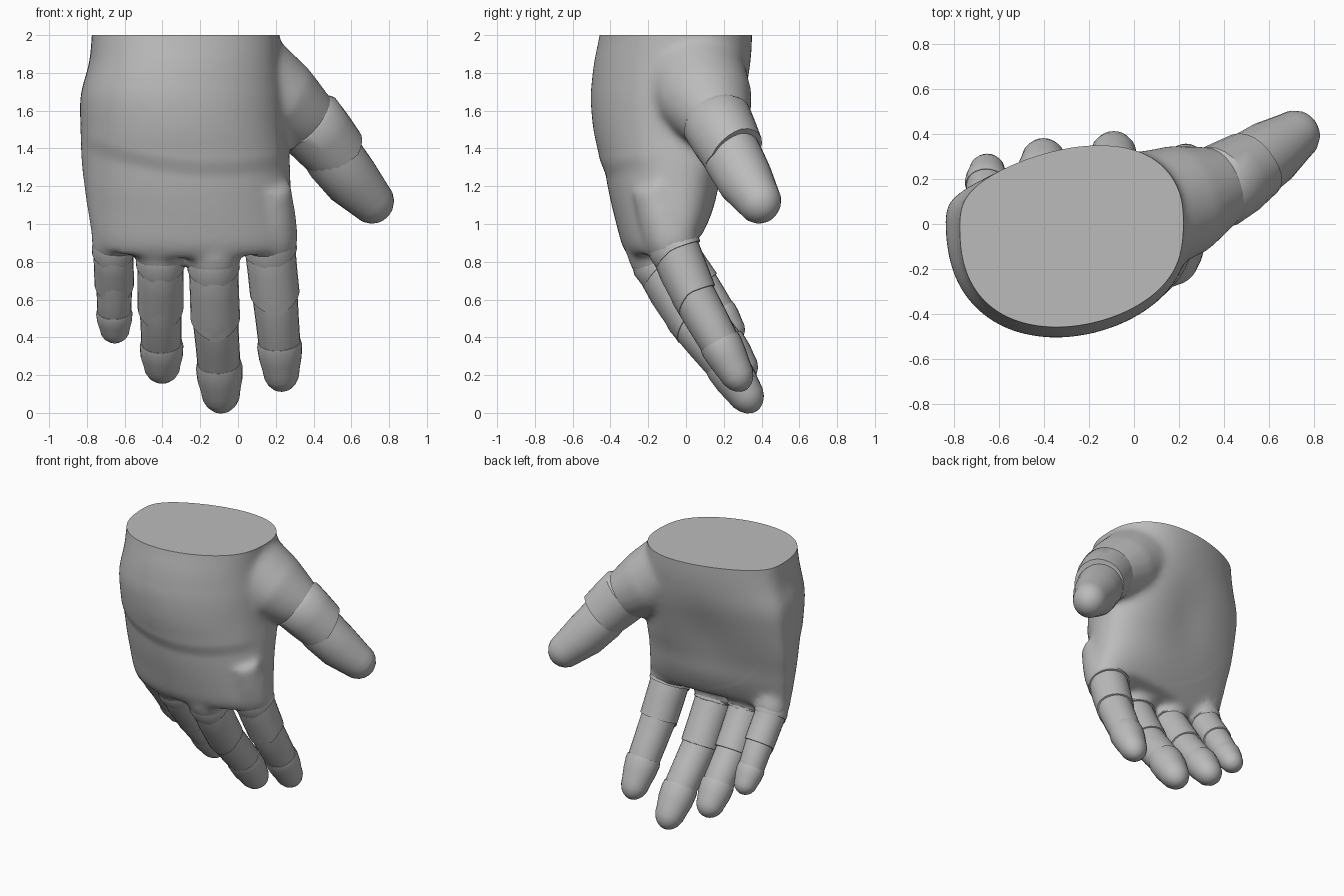
import bpy, bmesh, math
from mathutils import Vector

if "Cube" in bpy.data.objects:
    bpy.data.objects.remove(bpy.data.objects["Cube"])

grey = bpy.data.materials.new("plain grey")
grey.diffuse_color = (0.5, 0.5, 0.5, 1)
grey.use_nodes = True
grey.node_tree.nodes["Principled BSDF"].inputs["Base Color"].default_value = grey.diffuse_color


def shade(ob, angle):
    bpy.ops.object.select_all(action='DESELECT')
    ob.select_set(True)
    bpy.context.view_layer.objects.active = ob
    bpy.ops.object.shade_smooth_by_angle(angle=math.radians(angle))


def loft(name, rings):
    """Closed skin through equal-length rings, with both ends fanned shut."""
    bm = bmesh.new()
    rows = [[bm.verts.new(p) for p in ring] for ring in rings]
    n = len(rows[0])
    for a, b in zip(rows, rows[1:]):
        for i in range(n):
            j = (i + 1) % n
            bm.faces.new((a[i], a[j], b[j], b[i]))
    for row in (rows[0], rows[-1]):
        mid = bm.verts.new(sum((v.co for v in row), Vector()) / n)
        for i in range(n):
            bm.faces.new((row[i], row[(i + 1) % n], mid))
    bmesh.ops.recalc_face_normals(bm, faces=bm.faces)
    mesh = bpy.data.meshes.new(name)
    bm.to_mesh(mesh)
    bm.free()
    mesh.materials.append(grey)
    ob = bpy.data.objects.new(name, mesh)
    bpy.context.collection.objects.link(ob)
    shade(ob, 35)
    return ob


def tube(name, stations, back=(0, -1, 0), point=0, dome=0, sides=24):
    """Stations are (centre, half width, half thickness); point pulls the end edge into a V on the back."""
    pts = [Vector(s[0]) for s in stations]
    back = Vector(back)
    rings = []

    def ring(c, t, w, h, pull):
        b = (back - t * back.dot(t)).normalized()
        s = t.cross(b)
        out = []
        for i in range(sides):
            a = 2 * math.pi * i / sides
            v = pull * max(0, 1 - abs(a - math.pi / 2) / 1.4)
            out.append(c + s * w * math.cos(a) + b * (h * math.sin(a) - 0.25 * v) + t * v)
        rings.append(out)

    for k, (c, (_, w, h)) in enumerate(zip(pts, stations)):
        t = (pts[min(k + 1, len(pts) - 1)] - pts[max(k - 1, 0)]).normalized()
        ring(c, t, w, h, point if k == len(pts) - 1 else 0)
    if dome:
        for a in (20, 40, 58, 73, 84):
            r = math.radians(a)
            ring(c + t * dome * math.sin(r), t, w * math.cos(r), h * math.cos(r), 0)
    return loft(name, rings)


# Palm body: z, left, right, edge line y, back of hand, palm side, tilt of the section
sections = [
    (2.25, -0.76, 0.21, 0.00, -0.42, 0.34, 0),
    (2.00, -0.775, 0.22, 0.00, -0.455, 0.34, 0),
    (1.85, -0.79, 0.23, 0.02, -0.485, 0.33, 0),
    (1.68, -0.835, 0.25, 0.03, -0.50, 0.30, 0),
    (1.50, -0.835, 0.26, 0.02, -0.48, 0.25, 0),
    (1.34, -0.83, 0.275, 0.00, -0.44, 0.20, 0),
    (1.20, -0.815, 0.28, -0.03, -0.41, 0.16, 0.08),
    (1.06, -0.795, 0.29, -0.05, -0.37, 0.13, 0.18),
    (0.95, -0.775, 0.30, -0.06, -0.335, 0.09, 0.26),
    (0.88, -0.755, 0.29, -0.07, -0.29, 0.05, 0.3),
]


def catmull(a, b, c, d, t):
    return 0.5 * (2 * b + (c - a) * t + (2 * a - 5 * b + 4 * c - d) * t * t
                  + (3 * b - a - 3 * c + d) * t ** 3)


rings = []
last = len(sections) - 1
for k in range(last * 4 + 1):
    i = min(k // 4, last - 1)
    four = [sections[min(max(i + o, 0), last)] for o in (-1, 0, 1, 2)]
    z, x0, x1, ye, yb, yf, tilt = (catmull(*v, k / 4 - i) for v in zip(*four))
    cx, rx = (x0 + x1) / 2, (x1 - x0) / 2
    upper = min(1, max(0, (z - 1.1) / 0.7))
    ring = []
    for j in range(48):
        a = 2 * math.pi * j / 48
        dx, s = rx * math.cos(a), math.sin(a)
        if s > 0:
            y = (yf - ye) * s ** 0.8 + 0.16 * dx * s
        else:
            y = (yb - ye) * (-s) ** (0.95 - 0.18 * upper) - 0.1 * upper * dx * s
        ring.append(Vector((cx + dx, ye + y, z + tilt * y)))
    rings.append(ring)
palm = loft("palm", rings)

# Thumb root and web running out of the palm
parts = [palm, tube("thumb_root", [
    ((-0.10, 0.05, 1.82), 0.25, 0.26), ((0.09, 0.06, 1.75), 0.26, 0.27),
    ((0.23, 0.11, 1.645), 0.23, 0.25), ((0.33, 0.15, 1.57), 0.195, 0.205),
    ((0.42, 0.185, 1.505), 0.16, 0.16)], back=(0.2, -1, 0))]

# Fingers: base, first joint, last joint, tip, half widths at each
fingers = {
    "index": ((0.17, -0.06, 0.87), (0.195, 0.035, 0.63), (0.22, 0.185, 0.36),
              (0.235, 0.315, 0.12), (0.138, 0.125, 0.114, 0.108)),
    "middle": ((-0.13, -0.145, 0.78), (-0.12, 0.01, 0.50), (-0.10, 0.215, 0.25),
               (-0.085, 0.375, 0.01), (0.135, 0.125, 0.117, 0.115)),
    "ring": ((-0.41, -0.12, 0.80), (-0.41, 0.05, 0.55), (-0.405, 0.21, 0.36),
             (-0.40, 0.345, 0.17), (0.127, 0.115, 0.11, 0.108)),
    "little": ((-0.66, -0.045, 0.86), (-0.655, 0.08, 0.68), (-0.655, 0.18, 0.53),
               (-0.65, 0.28, 0.38), (0.11, 0.1, 0.092, 0.088)),
}
for name, (a, b, c, d, w) in fingers.items():
    a, b, c, d = map(Vector, (a, b, c, d))
    up = Vector((0, -0.1, 0.28))
    # Knuckle core blended into the palm, and the crisp pointed sleeve over it
    parts.append(tube(name + "_core", [
        (a + up * 1.2, w[0] * 0.8, w[0] * 0.8), (a + up * 0.6, w[0] * 1.0, w[0] * 1.0),
        (a + up * 0.25, w[0] * 1.08, w[0] * 1.06), (a - up * 0.05, w[0] * 1.03, w[0] * 1.0)]))
    tube(name + "_knuckle", [
        (a + up * 0.45, w[0] * 0.85, w[0] * 0.8), (a + up * 0.25, w[0] * 0.99, w[0] * 0.96),
        (a, w[0] * 1.03, w[0] * 1.02), (a + (b - a) * 0.05, w[0] * 1.03, w[0] * 1.02)],
        point=0.06)
    # Cuff with a pointed lower edge
    tube(name + "_cuff", [
        (a + up * 0.2, w[0] * 0.9, w[0] * 0.9), (a, w[0] * 0.97, w[0] * 0.94),
        (a.lerp(b, 0.5), (w[0] + w[1]) / 2, (w[0] + w[1]) * 0.49),
        (b, w[1] * 1.05, w[1] * 1.02)], point=0.09)
    # Middle joint
    tube(name + "_joint", [
        (a.lerp(b, 0.7), w[1] * 0.95, w[1] * 0.92), (b, w[1] * 0.96, w[1] * 0.94),
        (b.lerp(c, 0.5), (w[1] + w[2]) * 0.48, (w[1] + w[2]) * 0.47),
        (c, w[2] * 0.97, w[2] * 0.92), (c.lerp(d, 0.3), w[2] * 0.85, w[2] * 0.8)])
    # Rounded fingertip with a raised rim
    tube(name + "_tip", [
        (c.lerp(d, -0.08), w[2] * 1.0, w[2] * 0.96),
        (c.lerp(d, 0.03), w[2] * 1.05, w[2] * 0.99),
        (c.lerp(d, 0.3), w[3] * 1.04, w[3] * 0.97),
        (c.lerp(d, 0.55), w[3] * 0.91, w[3] * 0.86)],
        dome=(d - c).length * 0.45)

# Fuse palm, thumb root and knuckle cores into one soft skin
bpy.ops.object.select_all(action='DESELECT')
for ob in parts:
    ob.select_set(True)
bpy.context.view_layer.objects.active = palm
bpy.ops.object.join()
remesh = palm.modifiers.new("fuse", 'REMESH')
remesh.mode = 'VOXEL'
remesh.voxel_size = 0.02
soften = palm.modifiers.new("soften", 'SMOOTH')
soften.factor = 0.5
soften.iterations = 16
for mod in ("fuse", "soften"):
    bpy.ops.object.modifier_apply(modifier=mod)

# Raised pad on the back of the hand ending in a curved crease, and a shallow palm hollow
for v in palm.data.vertices:
    x, y, z = v.co
    if y < -0.1:
        t = min(1, max(0, (z - 1.24 - 0.3 * (x + 0.12) ** 2) / 0.1))
        fade = min(1, max(0, (1.75 - z) / 0.4)) * min(1, (-0.1 - y) / 0.12)
        v.co.y -= 0.016 * fade * t * t * (3 - 2 * t)
    elif y > 0.08:
        v.co.y -= 0.025 * math.exp(-((x + 0.3) / 0.2) ** 2 - ((z - 1.45) / 0.25) ** 2)

# Flat wrist cut
bm = bmesh.new()
bm.from_mesh(palm.data)
bmesh.ops.bisect_plane(bm, geom=bm.verts[:] + bm.edges[:] + bm.faces[:],
                       plane_co=(0, 0, 2), plane_no=(0, 0, 1), clear_outer=True)
bmesh.ops.holes_fill(bm, edges=[e for e in bm.edges if e.is_boundary], sides=0)
bmesh.ops.recalc_face_normals(bm, faces=bm.faces)
bm.to_mesh(palm.data)
bm.free()
if not palm.data.materials:
    palm.data.materials.append(grey)
shade(palm, 45)

# Thumb cuff and thumb tip
thumb_back = (0.5, -0.8, 0.2)
tube("thumb_cuff", [
    ((0.355, 0.155, 1.56), 0.17, 0.17), ((0.375, 0.165, 1.54), 0.19, 0.187),
    ((0.445, 0.205, 1.46), 0.182, 0.18), ((0.51, 0.245, 1.385), 0.17, 0.17)],
    back=thumb_back, point=0.05)
tube("thumb_tip", [
    ((0.44, 0.205, 1.45), 0.15, 0.148), ((0.51, 0.25, 1.35), 0.158, 0.158),
    ((0.605, 0.315, 1.23), 0.15, 0.148), ((0.705, 0.385, 1.125), 0.122, 0.116)],
    back=thumb_back, dome=0.125)
